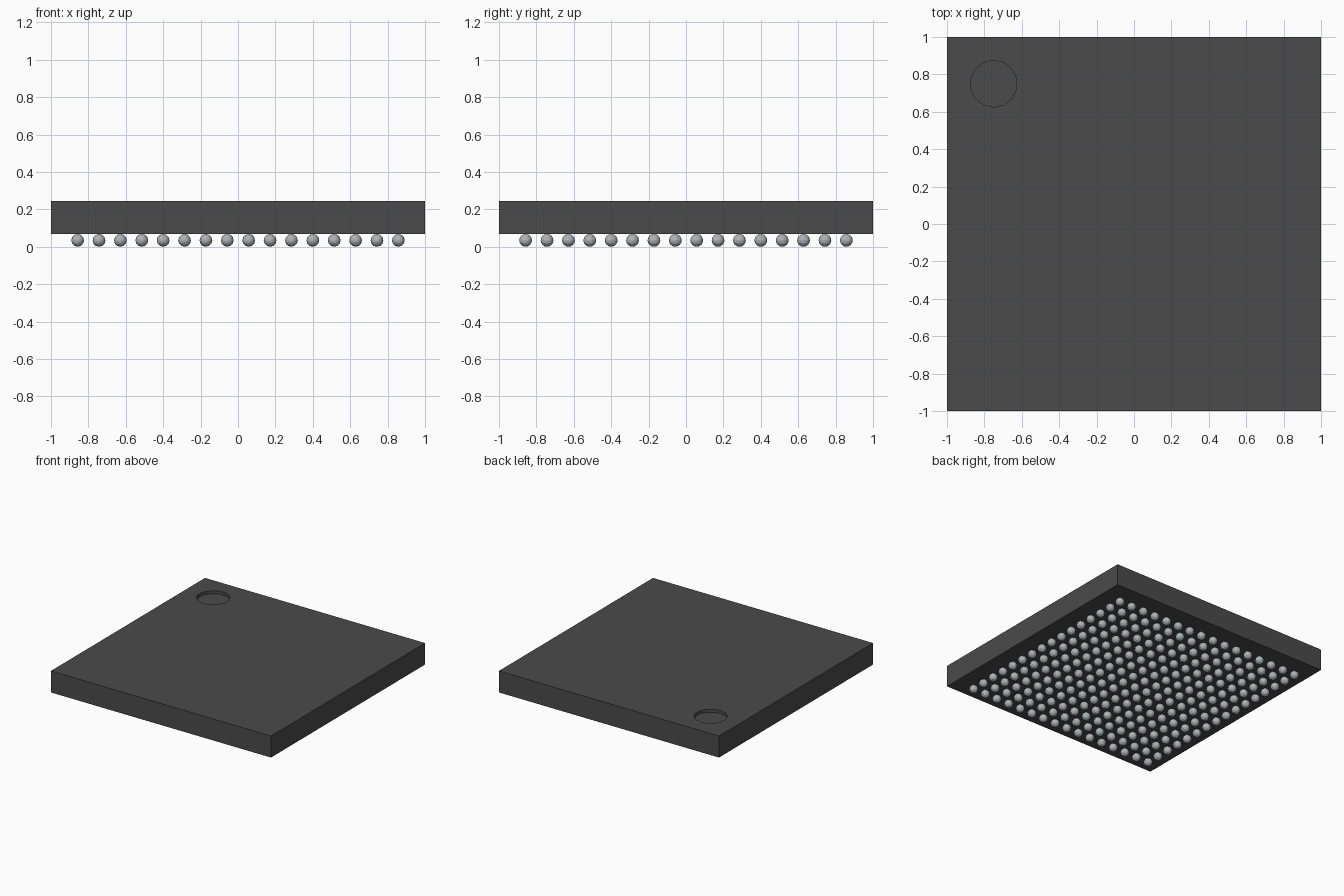
import bpy, bmesh, math
from mathutils import Matrix, Vector

cube = bpy.data.objects.get("Cube")
if cube:
    bpy.data.objects.remove(cube, do_unlink=True)


def material(name, rgb):
    m = bpy.data.materials.new(name)
    m.use_nodes = True
    m.diffuse_color = (*rgb, 1)
    m.node_tree.nodes["Principled BSDF"].inputs["Base Color"].default_value = (*rgb, 1)
    return m


def make_object(name, bm, mat):
    bmesh.ops.recalc_face_normals(bm, faces=bm.faces)
    mesh = bpy.data.meshes.new(name)
    bm.to_mesh(mesh)
    bm.free()
    mesh.materials.append(mat)
    ob = bpy.data.objects.new(name, mesh)
    bpy.context.collection.objects.link(ob)
    return ob


charcoal = material("charcoal plastic", (0.07, 0.07, 0.07))
solder = material("solder grey", (0.42, 0.46, 0.47))

BOTTOM, TOP = 0.068, 0.245      # package heights
BALL_R = 0.034
PITCH, COUNT = 0.1143, 16

# Square chip package
bm = bmesh.new()
bmesh.ops.create_cube(bm, size=1, matrix=Matrix.Translation((0, 0, (BOTTOM + TOP) / 2))
                      @ Matrix.Diagonal((2, 2, TOP - BOTTOM, 1)))
package = make_object("chip_package", bm, charcoal)

# Round corner dimple cut into the top
DEPTH = 0.025
bm = bmesh.new()
bmesh.ops.create_cone(bm, cap_ends=True, segments=14, radius1=0.125, radius2=0.125,
                      depth=2 * DEPTH, matrix=Matrix.Translation((-0.75, 0.75, TOP)))
cutter = make_object("dimple_cutter", bm, charcoal)
cutter.hide_render = True
cutter.hide_viewport = True
cut = package.modifiers.new("dimple", 'BOOLEAN')
cut.operation = 'DIFFERENCE'
cut.solver = 'EXACT'
cut.object = cutter

# Grid of solder balls under the package, poles along y
bm = bmesh.new()
start = -PITCH * (COUNT - 1) / 2
turn = Matrix.Rotation(math.pi / 2, 4, 'X')
for i in range(COUNT):
    for j in range(COUNT):
        spot = Vector((start + i * PITCH, start + j * PITCH, BALL_R))
        bmesh.ops.create_uvsphere(bm, u_segments=12, v_segments=8, radius=BALL_R,
                                  matrix=Matrix.Translation(spot) @ turn)
make_object("solder_balls", bm, solder)
